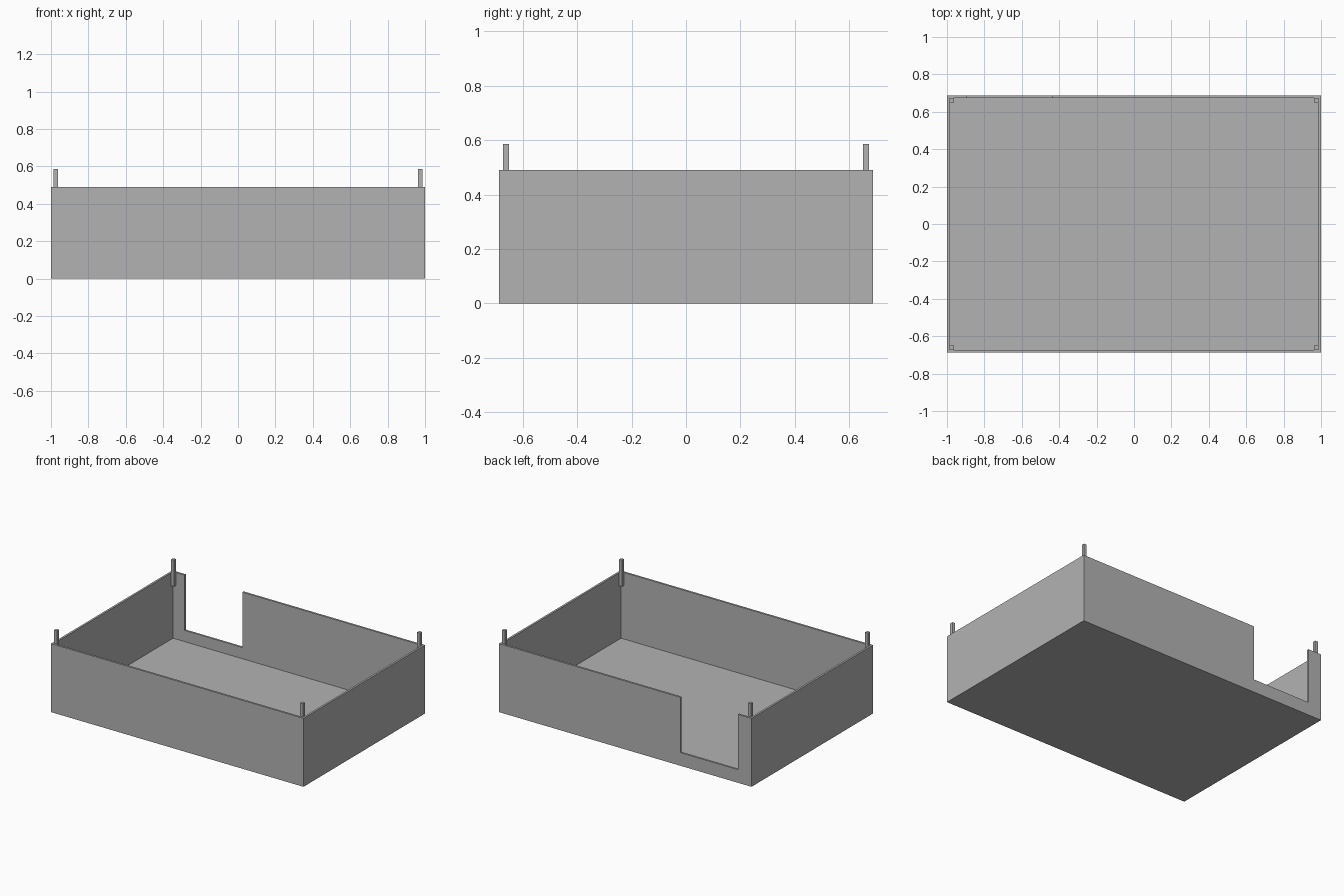
import bpy
import bmesh
from mathutils import Matrix, Vector

if "Cube" in bpy.data.objects:
    bpy.data.objects.remove(bpy.data.objects["Cube"], do_unlink=True)

HALF_X, HALF_Y, HEIGHT = 1.0, 0.687, 0.49
WALL, FLOOR = 0.0145, 0.0135
POST, POST_BOTTOM, POST_TOP = 0.022, 0.397, 0.586

grey = bpy.data.materials.new("plain grey")
grey.use_nodes = True
grey.diffuse_color = (0.45, 0.45, 0.45, 1)
grey.node_tree.nodes["Principled BSDF"].inputs["Base Color"].default_value = grey.diffuse_color


def box(name, low, high):
    """Box between two opposite corners."""
    low, high = Vector(low), Vector(high)
    bm = bmesh.new()
    bmesh.ops.create_cube(bm, size=1, matrix=Matrix.Translation((low + high) / 2)
                          @ Matrix.Diagonal((*(high - low), 1)))
    mesh = bpy.data.meshes.new(name)
    bm.to_mesh(mesh)
    bm.free()
    mesh.materials.append(grey)
    obj = bpy.data.objects.new(name, mesh)
    bpy.context.collection.objects.link(obj)
    return obj


def cut(target, cutter):
    """Subtract a hidden helper from the target."""
    cutter.hide_render = True
    cutter.hide_viewport = True
    cutter.display_type = 'WIRE'
    mod = target.modifiers.new(cutter.name, 'BOOLEAN')
    mod.operation = 'DIFFERENCE'
    mod.solver = 'EXACT'
    mod.object = cutter


# Open tray: a block hollowed from above, with a doorway in the back wall
tray = box("tray", (-HALF_X, -HALF_Y, 0), (HALF_X, HALF_Y, HEIGHT))
cavity = box("cavity_cutter", (WALL - HALF_X, WALL - HALF_Y, FLOOR),
             (HALF_X - WALL, HALF_Y - WALL, HEIGHT + 0.1))
doorway = box("doorway_cutter", (-0.893, HALF_Y - 0.1, 0.094),
              (-0.437, HALF_Y + 0.1, HEIGHT + 0.1))
cut(tray, cavity)
cut(tray, doorway)

# Bake the cuts and drop the helpers
bpy.context.view_layer.update()
cut_mesh = bpy.data.meshes.new_from_object(
    tray.evaluated_get(bpy.context.evaluated_depsgraph_get()))
tray.modifiers.clear()
tray.data = cut_mesh
for helper in (cavity, doorway):
    bpy.data.objects.remove(helper, do_unlink=True)

# Corner pegs standing against the inner wall faces
for side, sx in (("right", -1), ("left", 1)):
    for end, sy in (("front", -1), ("back", 1)):
        x, y = sx * (HALF_X - WALL - POST / 2), sy * (HALF_Y - WALL - POST / 2)
        box(f"{end}_{side}_peg", (x - POST / 2, y - POST / 2, POST_BOTTOM),
            (x + POST / 2, y + POST / 2, POST_TOP))
